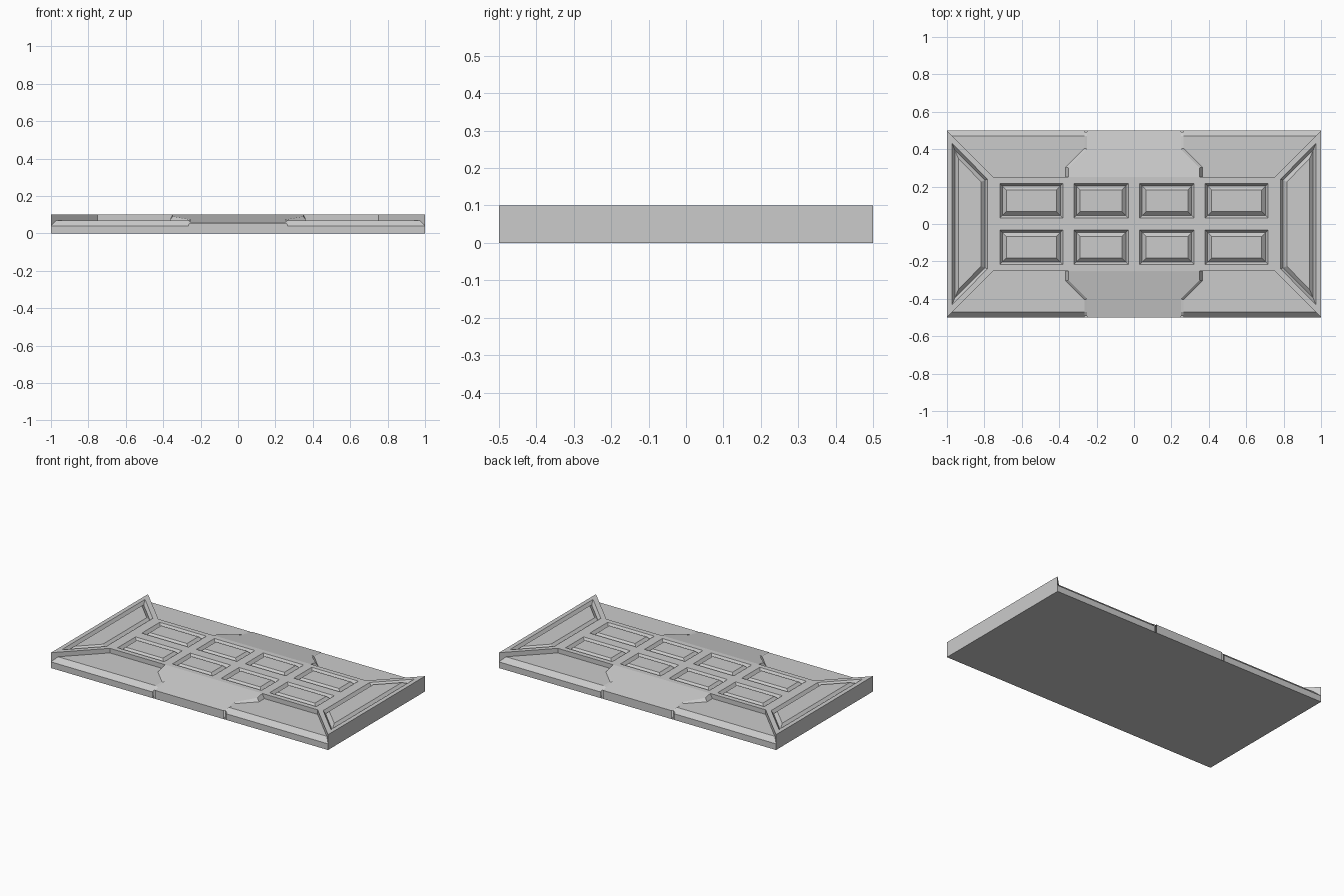
import bpy, bmesh
from mathutils import Vector

if "Cube" in bpy.data.objects:
    bpy.data.objects.remove(bpy.data.objects["Cube"])

TOP, LOW, EDGE = 0.1, 0.07, 0.04
UP, FRONT = (0, 0, 1), (0, 1, 0)
ALL = [(1, 1), (-1, 1), (1, -1), (-1, -1)]


def build(name, faces, mirrors, grooves=()):
    """Faces are (facing direction, points); grooves are points lists framed by a V groove."""
    bm = bmesh.new()

    def add(hint, pts, sx, sy):
        f = bm.faces.new([bm.verts.new((x * sx, y * sy, z)) for x, y, z in pts])
        f.normal_update()
        if f.normal.dot(Vector((hint[0] * sx, hint[1] * sy, hint[2]))) < 0:
            f.normal_flip()
        return f

    cells = []
    for sx, sy in mirrors:
        for hint, pts in faces:
            add(hint, pts, sx, sy)
        cells += [add(UP, pts, sx, sy) for pts in grooves]
    if cells:
        for width, depth in ((0.014, -0.02), (0.02, 0.02)):
            bmesh.ops.inset_individual(bm, faces=cells, thickness=width,
                                       depth=depth, use_even_offset=True)
    bmesh.ops.remove_doubles(bm, verts=bm.verts, dist=0.0002)
    me = bpy.data.meshes.new(name)
    bm.to_mesh(me)
    bm.free()
    ob = bpy.data.objects.new(name, me)
    bpy.context.collection.objects.link(ob)
    return ob


# Raised centre field with eight framed cells
xs = [-0.75, -0.717, -0.38, -0.322, -0.03, 0.03, 0.322, 0.38, 0.717, 0.75]
ys = [-0.25, -0.217, -0.032, 0.032, 0.217, 0.25]
flat, cells = [], []
for i in range(len(xs) - 1):
    for j in range(len(ys) - 1):
        q = [(x, y, TOP) for x, y in ((xs[i], ys[j]), (xs[i + 1], ys[j]),
                                      (xs[i + 1], ys[j + 1]), (xs[i], ys[j + 1]))]
        if i % 2 and j % 2:
            cells.append(q)
        else:
            flat.append((UP, q))
build("centre_field", flat, [(1, 1)], cells)

# Raised end trapezoids with one framed panel each
outer = [(1, -0.5, TOP), (1, 0.5, TOP), (0.75, 0.25, TOP), (0.75, -0.25, TOP)]
inner = [(0.972, -0.43, TOP), (0.972, 0.43, TOP), (0.783, 0.24, TOP), (0.783, -0.24, TOP)]
faces = [(UP, [outer[k], outer[(k + 1) % 4], inner[(k + 1) % 4], inner[k]]) for k in range(4)]
faces.append(((1, 0, 0), [(1, -0.5, 0), (1, 0.5, 0), (1, 0.5, TOP), (1, -0.5, TOP)]))
build("end_panel", faces, [(1, 1), (-1, 1)], [inner])

# Walls stepping down from the raised areas
build("step_wall", [
    (FRONT, [(0.35, 0.25, LOW), (0.75, 0.25, LOW), (0.75, 0.25, TOP), (0.35, 0.25, TOP)]),
    ((-1, 1, 0), [(0.75, 0.25, LOW), (0.97, 0.47, LOW), (1, 0.5, EDGE),
                  (1, 0.5, TOP), (0.75, 0.25, TOP)]),
], ALL)

# Sunken side panels with bevelled outer edge
build("side_panel", [
    (UP, [(0.75, 0.25, LOW), (0.97, 0.47, LOW), (0.265, 0.47, LOW),
          (0.265, 0.405, LOW), (0.365, 0.305, LOW), (0.365, 0.25, LOW)]),
    (UP, [(0.97, 0.47, LOW), (1, 0.5, EDGE), (0.265, 0.5, EDGE), (0.265, 0.47, LOW)]),
    (FRONT, [(1, 0.5, 0), (1, 0.5, EDGE), (0.265, 0.5, EDGE), (0.265, 0.5, 0)]),
], ALL)


# Sloping middle ramps
def ramp(x, y):
    return (x, y, TOP - 0.18 * (y - 0.25))


half = [(0.25, 0.5), (0.25, 0.4), (0.35, 0.3), (0.35, 0.25)]
outline = [ramp(x, y) for x, y in half] + [ramp(-x, y) for x, y in reversed(half)]
build("middle_ramp", [
    (UP, outline),
    (FRONT, [(-0.25, 0.5, 0), (0.25, 0.5, 0), ramp(0.25, 0.5), ramp(-0.25, 0.5)]),
], [(1, 1), (1, -1)])

# Narrow seams between ramps and side panels
a = [ramp(x, y) for x, y in ((0.25, 0.492), (0.25, 0.47), (0.25, 0.4), (0.35, 0.3), (0.35, 0.25))]
b = [(0.265, 0.492, 0.048), (0.265, 0.47, LOW), (0.265, 0.405, LOW),
     (0.365, 0.305, LOW), (0.365, 0.25, LOW)]
seam = [(UP, [a[k], a[k + 1], b[k + 1], b[k]]) for k in range(4)]
seam.append((FRONT, [(0.25, 0.492, 0), (0.265, 0.492, 0), b[0], a[0]]))
build("ramp_seam", seam, ALL)

# Underside
build("underside", [((0, 0, -1), [(-1, -0.5, 0), (1, -0.5, 0), (1, 0.5, 0), (-1, 0.5, 0)])], [(1, 1)])
